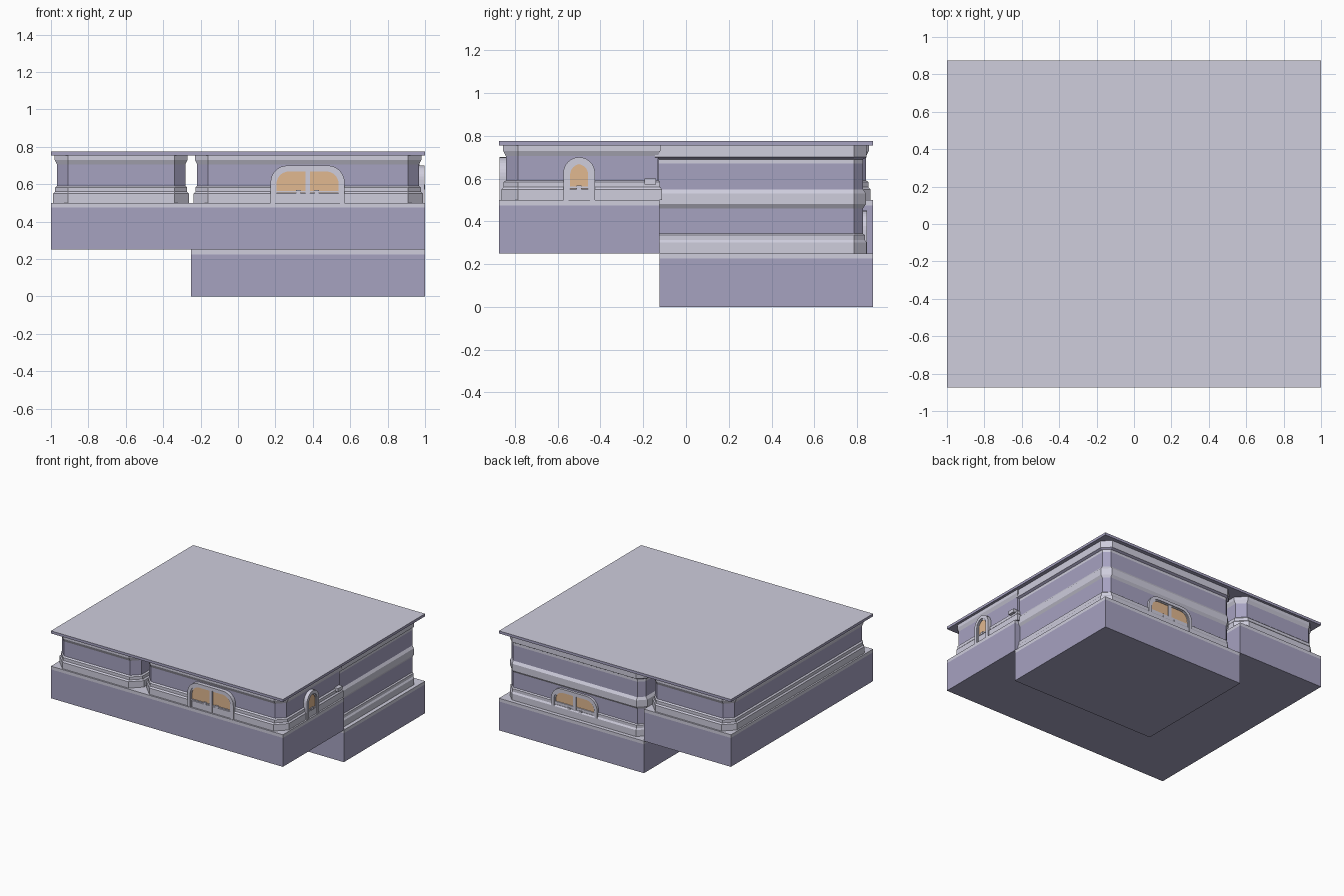
import bpy, bmesh, math
from mathutils import Matrix, Vector

if "Cube" in bpy.data.objects:
    bpy.data.objects.remove(bpy.data.objects["Cube"])


def material(name, rgb):
    m = bpy.data.materials.new(name)
    m.diffuse_color = (*rgb, 1)
    m.use_nodes = True
    m.node_tree.nodes["Principled BSDF"].inputs["Base Color"].default_value = m.diffuse_color
    return m


WALL = material("wall_purple", (0.38, 0.36, 0.53))
TRIM = material("trim_pale", (0.62, 0.61, 0.72))
WOOD = material("warm_orange", (0.75, 0.48, 0.28))


def finish(name, bm, mats, matrix=None):
    bmesh.ops.recalc_face_normals(bm, faces=bm.faces)
    if matrix:
        bm.transform(matrix)
    me = bpy.data.meshes.new(name)
    bm.to_mesh(me)
    bm.free()
    for m in mats:
        me.materials.append(m)
    ob = bpy.data.objects.new(name, me)
    bpy.context.collection.objects.link(ob)
    return ob


def loft(name, rings, slots, matrix=None, mats=(WALL, TRIM), cap_slot=1):
    """Skin a stack of equal-length rings; slots gives a material per band."""
    bm = bmesh.new()
    loops = [[bm.verts.new(p) for p in r] for r in rings]
    n = len(loops[0])
    for a, b, s in zip(loops, loops[1:], slots):
        for i in range(n):
            j = (i + 1) % n
            bm.faces.new((a[i], a[j], b[j], b[i])).material_index = s
    bm.faces.new(loops[0][::-1]).material_index = 0
    bm.faces.new(loops[-1]).material_index = cap_slot
    return finish(name, bm, mats, matrix)


def box(name, lo, hi, mat, matrix=None):
    rect = [(lo[0], lo[1]), (hi[0], lo[1]), (hi[0], hi[1]), (lo[0], hi[1])]
    rings = [[(x, y, z) for x, y in rect] for z in (lo[2], hi[2])]
    return loft(name, rings, [0], matrix, (mat,), 0)


def slab(name, outline, zs, slots):
    return loft(name, [[(x, y, z) for x, y in outline] for z in zs], slots)


def room(name, x0, y0, x1, y1, cut, profile):
    """Moulded walls; cut flags which corners are chamfered (anticlockwise)."""
    c = 0.09
    rings = []
    for z, o, _ in profile:
        ring = []
        corners = [(x0, y0, 1, 1), (x1, y0, -1, 1), (x1, y1, -1, -1), (x0, y1, 1, -1)]
        for k, (x, y, sx, sy) in enumerate(corners):
            if not cut[k]:
                ring.append((x + sx * o, y + sy * o, z))
                continue
            pair = [(x + sx * o, y + sy * c, z), (x + sx * c, y + sy * o, z)]
            ring += pair if k % 2 == 0 else pair[::-1]
        rings.append(ring)
    return loft(name, rings, [p[2] for p in profile])


# Foundations: full-depth L-shaped upper level and the lower level
upper = [(-1, -.875), (1, -.875), (1, -.125), (-.25, -.125), (-.25, .875), (-1, .875)]
lower = [(-.25, -.125), (1, -.125), (1, .875), (-.25, .875)]
slab("upper_foundation", upper, (.25, .475, .5), (0, 1))
slab("lower_foundation", lower, (0, .225, .25), (0, 1))

# Roof slab
slab("roof", [(-1, -.875), (1, -.875), (1, .875), (-1, .875)], (.755, .775), (0,))

# Wall profiles: height, inset, material of the band above
single = [(.5, .012, 1), (.55, .012, 1), (.56, .022, 1), (.583, .022, 1), (.592, .032, 0),
          (.705, .032, 1), (.73, .02, 1), (.756, .02, 1)]
double = [(.25, .03, 1), (.30, .03, 1), (.312, .038, 1), (.335, .038, 1), (.342, .047, 0),
          (.46, .047, 1), (.48, .034, 1), (.53, .034, 1), (.55, .047, 0), (.67, .047, 1),
          (.69, .047, 0), (.70, .03, 1), (.756, .03, 1)]
room("left_room", -1, -.875, -.25, .875, (1, 1, 1, 1), single)
room("front_room", -.25, -.875, 1, -.10, (1, 1, 0, 0), single)
room("back_room", -.25, -.175, 1, .875, (0, 0, 1, 1), double)

# Moulding end caps where the side walls meet
for z, h, x in ((.573, .027, 1.0), (.5, .02, .985)):
    box("moulding_end_cap", (.95, -.195, z), (x, -.14, z + h), TRIM)


def arch(w, h, r, y):
    """Upright outline with rounded top corners, resting on z = 0."""
    pts = [(-w, y, 0), (w, y, 0)]
    for cx, start in ((w - r, 0), (r - w, 90)):
        for i in range(9):
            a = math.radians(start + i * 11.25)
            pts.append((cx + r * math.cos(a), y, h - r + r * math.sin(a)))
    return pts


def frame(name, outer, inner, depth, matrix):
    """Hollow arch: back outer, front outer, front inner, back inner."""
    bm = bmesh.new()
    rings = [arch(*outer, .05), arch(*outer, depth), arch(*inner, depth), arch(*inner, .05)]
    loops = [[bm.verts.new(p) for p in r] for r in rings]
    for a, b in zip(loops, loops[1:] + loops[:1]):
        for i in range(len(a)):
            if i == 0 and a is loops[1]:
                continue
            j = (i + 1) % len(a)
            bm.faces.new((a[i], a[j], b[j], b[i]))
    return finish(name, bm, (TRIM,), matrix)


def window(name, x, y, z, turn, w, h, r, divided):
    m = Matrix.Translation((x, y, z)) @ Matrix.Rotation(math.radians(turn), 4, 'Z')
    t = .024
    frame(name + "_outer_frame", (w, h, r), (w - t, h - t, r - t * .8), .003, m)
    frame(name + "_inner_frame", (w - t, h - t, r - t * .8), (w - t - .008, h - t - .008, r - t), .01, m)
    loft(name + "_panel", [arch(w - t, h - t, r - t * .8, .05), arch(w - t, h - t, r - t * .8, .016)],
         [0], m, (WOOD,), 0)
    # Crossbar, post and latches
    box(name + "_crossbar", (t - w, .011, .055), (w - t, .03, .063), TRIM, m)
    if divided:
        box(name + "_post", (-.012, .009, 0), (.012, .03, h - t), TRIM, m)
    for u in ((-.05, .05) if divided else (0,)):
        box(name + "_latch", (u - .012, .006, .05), (u + .012, .03, .068), TRIM, m)


window("front_window", .372, -.875, .5, 0, .198, .2, .09, True)
window("side_window", 1, -.5, .5, 90, .074, .2, .074, False)
window("back_window", .372, .85, .25, 180, .198, .2, .09, True)
